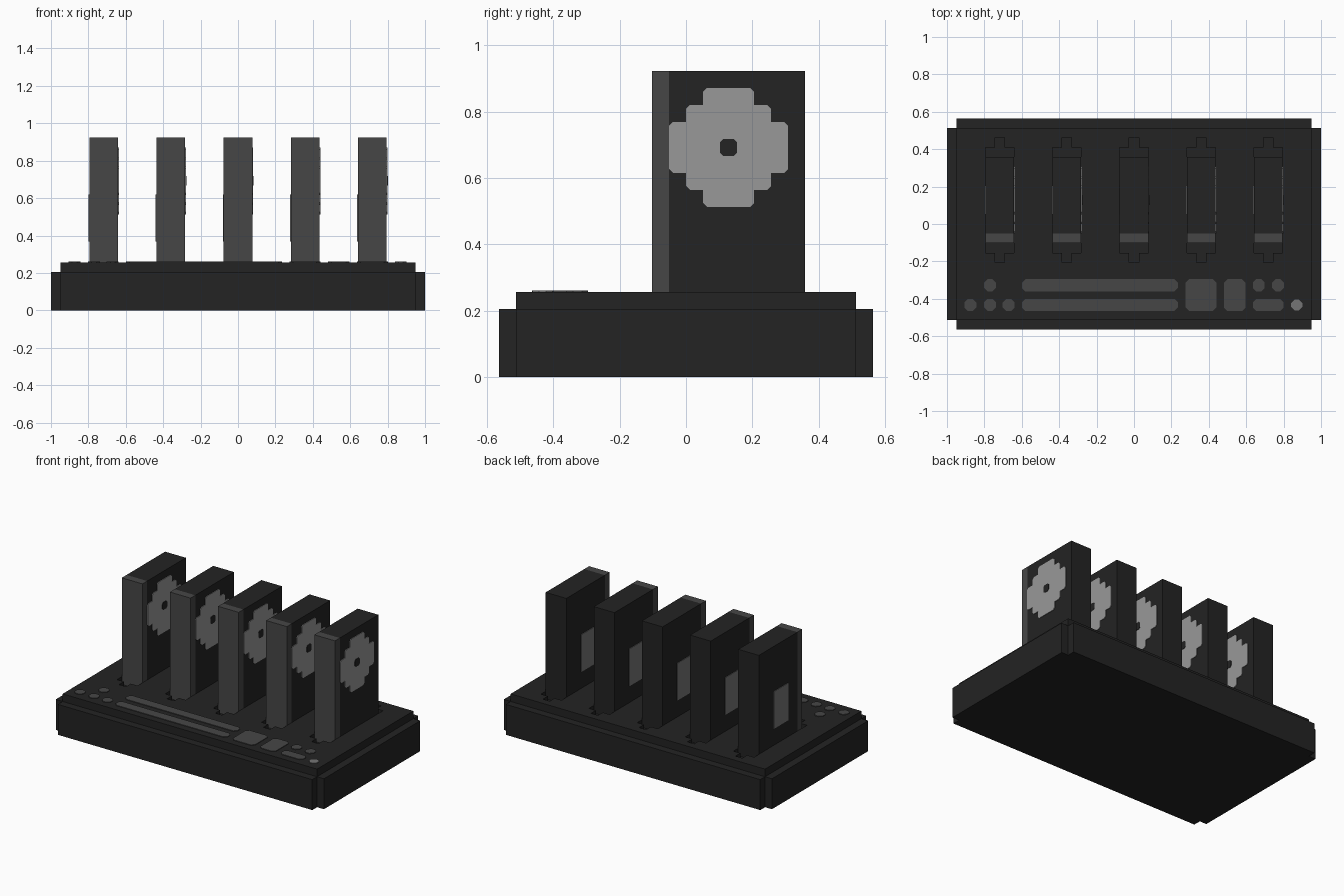
import bpy
import bmesh
from mathutils import Vector

cube = bpy.data.objects.get("Cube")
if cube:
    bpy.data.objects.remove(cube, do_unlink=True)

U = 2 / 39          # module that all the main parts are sized by
SKIN = 0.004        # thickness of painted plates


def material(name, srgb):
    v = ((srgb + 0.055) / 1.055) ** 2.4
    m = bpy.data.materials.new(name)
    m.use_nodes = True
    m.diffuse_color = (v, v, v, 1)
    m.node_tree.nodes["Principled BSDF"].inputs["Base Color"].default_value = (v, v, v, 1)
    return m


BLACK = material("black plastic", 0.137)
CHARCOAL = material("charcoal grey", 0.275)
MID = material("mid grey", 0.46)
SILVER = material("silver grey", 0.60)


def prism(name, pts, lo, hi, mat, axis="z"):
    """Extrude a counter-clockwise outline along z (points are x, y) or x (points are y, z)."""
    bm = bmesh.new()
    place = (lambda a, b: (a, b, lo)) if axis == "z" else (lambda a, b: (lo, a, b))
    face = bm.faces.new([bm.verts.new(place(a, b)) for a, b in pts])
    geom = bmesh.ops.extrude_face_region(bm, geom=[face])["geom"]
    shift = Vector((0, 0, hi - lo)) if axis == "z" else Vector((hi - lo, 0, 0))
    bmesh.ops.translate(bm, vec=shift, verts=[g for g in geom if isinstance(g, bmesh.types.BMVert)])
    bmesh.ops.recalc_face_normals(bm, faces=bm.faces[:])
    mesh = bpy.data.meshes.new(name)
    bm.to_mesh(mesh)
    bm.free()
    mesh.materials.append(mat)
    ob = bpy.data.objects.new(name, mesh)
    bpy.context.collection.objects.link(ob)
    return ob


def rect(a0, a1, b0, b1):
    return [(a0, b0), (a1, b0), (a1, b1), (a0, b1)]


def chamfer(pts, c):
    """Cut the outward corners of an outline."""
    out = []
    for i, p in enumerate(pts):
        p, q, r = Vector(p), Vector(pts[i - 1]), Vector(pts[(i + 1) % len(pts)])
        e, f = (p - q).normalized(), (r - p).normalized()
        if e.cross(f) > 0:
            out += [tuple(p - e * c), tuple(p + f * c)]
        else:
            out.append(tuple(p))
    return out


def stepped(quarter, ca=0.0, cb=0.0):
    """Mirror a first-quadrant stepped outline into all four quadrants."""
    q1 = quarter
    q2 = [(-a, b) for a, b in reversed(q1)]
    q3 = [(-a, -b) for a, b in q1]
    q4 = [(a, -b) for a, b in reversed(q1)]
    return [(ca + a * U, cb + b * U) for a, b in q1 + q2 + q3 + q4]


# Base: notched-corner body with a smaller top slab
prism("base_body", stepped([(19.5, 10), (18.5, 10), (18.5, 11)]), 0, 4 * U, BLACK)
slab = prism("base_top", rect(-18.5 * U, 18.5 * U, -10 * U, 10 * U), 4 * U, 5 * U, BLACK)

bay_x = [i * 7 * U for i in range(-2, 3)]

# Slots with narrow end tabs cut through the top slab
for x in bay_x:
    outline = stepped([(1.5, 5.5), (0.5, 5.5), (0.5, 6.5)], x, 2.5 * U)
    cutter = prism("slot_cutter", outline, 3.5 * U, 5.5 * U, BLACK)
    cutter.hide_render = True
    mod = slab.modifiers.new("slot", "BOOLEAN")
    mod.operation, mod.solver, mod.object = "DIFFERENCE", "EXACT", cutter
    bpy.context.view_layer.objects.active = slab
    bpy.ops.object.modifier_apply(modifier=mod.name)
    bpy.data.objects.remove(cutter, do_unlink=True)

# Upright cartridges: body, front strip, stepped disc with hub, small label
disc = chamfer(stepped([(3.5, 1.5), (2.5, 1.5), (2.5, 2.5), (1.5, 2.5), (1.5, 3.5)],
                       2.5 * U, 13.5 * U), 0.012)
hub = chamfer(rect(2 * U, 3 * U, 13 * U, 14 * U), 0.01)
for n, x in enumerate(bay_x, 1):
    l, r = x - 1.5 * U, x + 1.5 * U
    prism(f"cartridge_body_{n}", rect(l, r, -U, 7 * U), 4 * U, 18 * U, BLACK)
    prism(f"cartridge_front_{n}", rect(l, r, -2 * U, -U), 4 * U, 18 * U, CHARCOAL)
    prism(f"cartridge_disc_{n}", disc, r, r + SKIN, SILVER, "x")
    prism(f"cartridge_hub_{n}", hub, r + SKIN, r + SKIN * 1.5, BLACK, "x")
    prism(f"cartridge_label_{n}", rect(U, 4 * U, 7.2 * U, 12.1 * U), l - SKIN, l, MID, "x")

# Control panel along the front edge
TOP = 5 * U
ROW_A, ROW_B = (-0.465, -0.40), (-0.36, -0.295)


def plate(name, x0, x1, y0, y1, mat=CHARCOAL, c=0.019):
    prism(name, chamfer(rect(x0, x1, y0, y1), c), TOP, TOP + SKIN, mat)


for n, (x, row) in enumerate([(-0.875, ROW_A), (-0.77, ROW_A), (-0.67, ROW_A),
                              (-0.77, ROW_B), (0.667, ROW_B), (0.77, ROW_B)], 1):
    plate(f"round_button_{n}", x - 0.032, x + 0.032, *row)
for n, row in enumerate((ROW_A, ROW_B), 1):
    plate(f"long_bar_{n}", -0.60, 0.235, *row)
plate("wide_key", 0.275, 0.44, ROW_A[0], ROW_B[1])
plate("narrow_key", 0.48, 0.597, ROW_A[0], ROW_B[1])
plate("short_bar", 0.635, 0.80, *ROW_A)
plate("indicator_lamp", 0.84, 0.90, -0.463, -0.403, MID)
